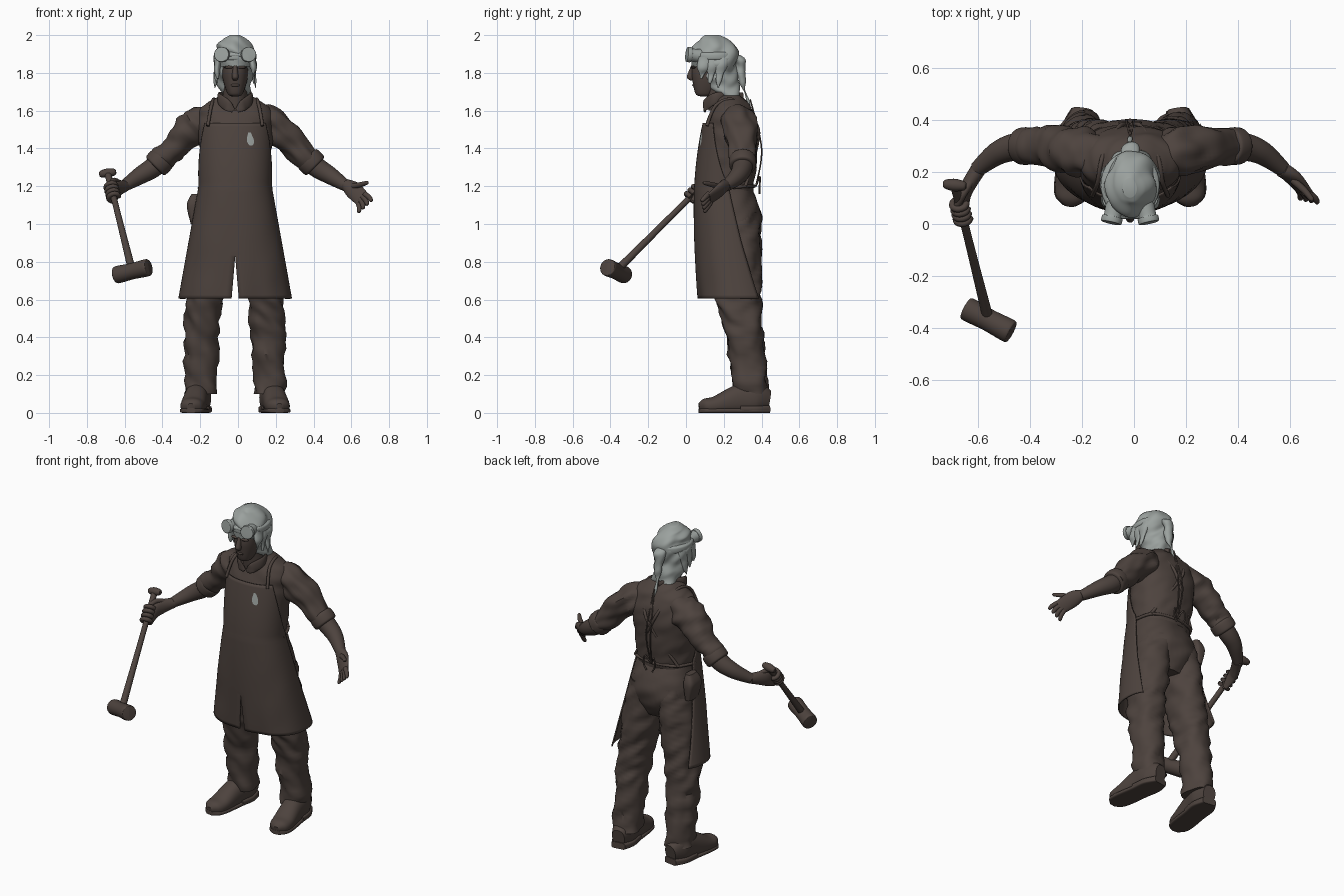
import bpy, bmesh, math
from mathutils import Vector, noise

if "Cube" in bpy.data.objects:
    bpy.data.objects.remove(bpy.data.objects["Cube"], do_unlink=True)

X, Y, Z = Vector((1, 0, 0)), Vector((0, 1, 0)), Vector((0, 0, 1))
MID = -.015
SIDES = {"right": -1, "left": 1}
parts = []


def material(name, *rgb):
    made = bpy.data.materials.new(name)
    made.use_nodes = True
    made.diffuse_color = (*rgb, 1)
    made.node_tree.nodes["Principled BSDF"].inputs["Base Color"].default_value = (*rgb, 1)
    return made


BROWN = material("dark_brown", .075, .056, .048)
GREY = material("pale_grey", .33, .36, .345)


def finish(name, bm, mat):
    bmesh.ops.recalc_face_normals(bm, faces=bm.faces)
    mesh = bpy.data.meshes.new(name)
    bm.to_mesh(mesh)
    bm.free()
    mesh.materials.append(mat)
    made = bpy.data.objects.new(name, mesh)
    bpy.context.collection.objects.link(made)
    parts.append(made)
    return made


def spline(points, steps=10):
    """Smooth curve through tuples of numbers."""
    last, out = len(points) - 1, []
    for i in range(last):
        before, start, stop, after = (points[max(0, min(last, i + k))] for k in (-1, 0, 1, 2))
        for k in range(steps):
            t = k / steps
            out.append([q + t / 2 * (r - p + t * (2*p - 5*q + 4*r - s + t * (3*(q - r) + s - p)))
                        for p, q, r, s in zip(before, start, stop, after)])
    return out + [list(points[last])]


def signed_power(value, exponent):
    return math.copysign(abs(value) ** exponent, value)


def sweep(name, points, mat=BROWN, ref=Y, level=False, shape=2, sides=32, fold=0, floor=-1):
    """Skin rings along a path; each point is x, y, z, side radius and optional ref radius."""
    rows = spline([(*p, p[-1]) if len(p) == 4 else p for p in points])
    bm = bmesh.new()
    rings = []
    for i, (x, y, z, side_radius, ref_radius) in enumerate(rows):
        ahead, behind = rows[min(i + 1, len(rows) - 1)], rows[max(i - 1, 0)]
        tangent = Z if level else (Vector(ahead[:3]) - Vector(behind[:3])).normalized()
        v = (ref - tangent * ref.dot(tangent)).normalized()
        u = v.cross(tangent)
        ring = []
        for k in range(sides):
            angle = math.tau * k / sides
            out = (u * side_radius * signed_power(math.cos(angle), 2 / shape)
                   + v * ref_radius * signed_power(math.sin(angle), 2 / shape))
            p = Vector((x, y, z)) + out
            p += out.normalized() * fold * noise.noise(Vector((p.x, p.y, 1.6 * p.z + p.x)) * 11)
            p.z = max(p.z, floor)
            ring.append(bm.verts.new(p))
        rings.append(ring)
    for lower, upper in zip(rings, rings[1:]):
        for k in range(sides):
            n = (k + 1) % sides
            bm.faces.new((lower[k], lower[n], upper[n], upper[k]))
    bm.faces.new(rings[0])
    bm.faces.new(rings[-1])
    return finish(name, bm, mat)


def column(name, rows, mat=BROWN, **options):
    """Upright part on the body's middle; rows are height, y, half width, half depth."""
    return sweep(name, [(MID, y, z, w, d) for z, y, w, d in rows], mat, level=True, **options)


def rope(name, points, radius, mat=BROWN, ref=Y):
    return sweep(name, [(*p, radius) for p in points], mat, ref, sides=12)


def rod(name, centre, axis, profile, mat=BROWN):
    """Turned part; profile pairs are distance along the axis and radius."""
    return sweep(name, [(*(centre + axis * d), r) for d, r in profile], mat, ref=Z)


def ellipsoid(name, centre, size):
    bm = bmesh.new()
    bmesh.ops.create_uvsphere(bm, u_segments=20, v_segments=12, radius=1)
    for vert in bm.verts:
        vert.co = [c + s * q for c, s, q in zip(centre, size, vert.co)]
    return finish(name, bm, BROWN)


# Shirt and trouser seat
column("shirt_torso", [(1.15, .21, .17, .14), (1.3, .22, .18, .15), (1.5, .24, .2, .14), (1.6, .24, .19, .11),
                       (1.645, .235, .14, .09), (1.68, .22, .08, .07)], shape=2.3, sides=48, fold=.01)
column("trouser_seat", [(1.2, .21, .17, .13), (1.05, .24, .2, .16), (.95, .245, .19, .145), (.86, .25, .1, .1)],
       shape=2.3, sides=48, fold=.01)

# Apron: an open sheet wrapped round the body with a front slit
APRON_TOP, APRON_HEM, WAIST, ROWS, COLUMNS = 1.535, .605, 1.2, 48, 24


def apron_point(z, across, sign):
    rise, drop = max(0, z - WAIST), max(0, WAIST - z)
    slit = max(0, .83 - z) * .085
    half_width = .19 + .03 * rise + .18 * drop - slit
    angle = math.radians(95 - 135 * rise + 40 * drop) * across
    front = .045 + (.25 if rise else .1) * (z - 1.1) ** 2
    depth = .16 + .075 * drop
    x = MID + sign * (slit + half_width * math.sin(angle) ** .87)
    y = front + depth * (1 - signed_power(math.cos(angle), .87))
    return Vector((x, y - drop * .015 * noise.noise(Vector((x, y, z / 2)) * 9), z))


def add_sheet(bm, rows):
    grid = [[bm.verts.new(p) for p in row] for row in rows]
    for lower, upper in zip(grid, grid[1:]):
        for c in range(len(lower) - 1):
            bm.faces.new((lower[c], lower[c + 1], upper[c + 1], upper[c]))


bm = bmesh.new()
for sign in SIDES.values():
    add_sheet(bm, [[apron_point(APRON_HEM + (APRON_TOP - APRON_HEM) * r / ROWS, c / COLUMNS, sign)
                    for c in range(COLUMNS + 1)] for r in range(ROWS + 1)])
bmesh.ops.remove_doubles(bm, verts=bm.verts, dist=.0005)
thickness = finish("apron", bm, BROWN).modifiers.new("thickness", "SOLIDIFY")
thickness.thickness, thickness.offset = .008, 0

# Drop-shaped badge laid on the bib
bm = bmesh.new()
add_sheet(bm, [[apron_point(z, .34 + w * k / 4, 1) - Y * .007 for k in range(-4, 5)]
               for z, w in spline([(1.415, .03), (1.425, .075), (1.445, .095), (1.465, .07), (1.485, .035)], 4)])
finish("badge", bm, GREY)

# Mallet
grip, tip = Vector((-.69, .15, 1.27)), Vector((-.56, -.37, .75))
shaft = (tip - grip).normalized()
rod("mallet_handle", grip, shaft, ((0, .018), (.3, .016), ((tip - grip).length, .021)))
rod("mallet_grip_end", grip, Vector((.97, -.1, .15)).normalized(),
    ((-.045, .01), (-.035, .018), (0, .024), (.035, .018), (.045, .01)))
rod("mallet_head", tip, Vector((.17, -.09, .04)).normalized(),
    ((-.1, .036), (-.09, .046), (0, .043), (.09, .046), (.1, .036)))

# Open left hand
sweep("left_palm", [(.57, .21, 1.21, .03, .03), (.61, .18, 1.18, .024, .046), (.66, .12, 1.13, .012, .042)], ref=X + Z)


def finger(name, base, end):
    sweep(name, [(*base, .014), (*(base.lerp(end, .5) + X * .005), .013), (*base.lerp(end, .9), .01), (*end, .003)])


for k in range(4):
    finger(f"left_finger_{k + 1}", Vector((.67, .12, 1.16)) - k * Vector((.012, -.004, .014)),
           Vector((.71, .08, 1.12)) - k * Vector((.023, -.005, .02)))
finger("left_thumb", Vector((.61, .17, 1.2)), Vector((.69, .09, 1.22)))

# Right hand wrapped round the handle
sweep("right_palm", [(-.6, .21, 1.2, .03, .03), (-.65, .12, 1.18, .026, .045), (-.65, .04, 1.12, .012, .02)], ref=Z)
across = (X - shaft * X.dot(shaft)).normalized()
for k in range(4):
    centre = grip.lerp(tip, .14 + .036 * k)
    turns = [math.radians(50 * j) for j in range(7)]
    rope(f"right_finger_{k + 1}", [centre + .028 * (across * math.cos(a) + shaft.cross(across) * math.sin(a))
                                   for a in turns], .013, ref=shaft)
rope("right_thumb", [(-.63, .16, 1.22), (-.66, .11, 1.23), (-.69, .05, 1.19)], .014, ref=X)

# Neck and face
column("neck", [(1.6, .2, .07, .08), (1.76, .17, .06, .07)])
column("face", [(1.676, .1, .018, .025), (1.69, .1, .04, .05), (1.76, .124, .064, .09), (1.82, .13, .07, .1),
                (1.9, .14, .07, .09)], shape=2.3)
column("nose", [(1.84, .04, .01, .012), (1.78, .025, .017, .02), (1.76, .032, .01, .01)])
ellipsoid("lips", (MID, .045, 1.735), (.024, .012, .009))

# Hair, head wrap, ponytail and goggle strap
column("hair", [(1.63, .24, .06, .05), (1.72, .205, .085, .08), (1.8, .17, .1, .1), (1.88, .155, .106, .12),
                (1.94, .15, .094, .112), (1.98, .145, .06, .08), (2, .14, .02, .03)], GREY, sides=48, fold=.022)
column("head_wrap", [(1.835, .135, .09, .105), (1.88, .14, .1, .118), (1.93, .14, .08, .1)], GREY, fold=.01)
column("goggle_strap", [(1.865, .15, .1, .12), (1.875, .15, .112, .128), (1.9, .15, .112, .128),
                        (1.91, .15, .1, .12)], GREY)
column("ponytail", [(1.9, .25, .02, .02), (1.86, .285, .034, .03), (1.74, .3, .02, .016), (1.62, .34, .004, .004)],
       GREY, fold=.015)
rope("goggle_bridge", [(MID - .04, .03, 1.895), (MID + .04, .03, 1.895)], .01, GREY, ref=Z)

# Paired parts
for side, sign in SIDES.items():
    def at(x, *rest):
        return (MID + sign * x, *rest)

    # Trouser leg, boot, sole and heel
    sweep(side + "_trouser_leg", [at(.095, .245, 1.06, .09, .14), at(.125, .26, .84, .108, .135),
          at(.16, .28, .6, .097, .12), at(.177, .31, .4, .092, .096), at(.183, .345, .1, .082, .09)],
          level=True, shape=2.2, sides=48, fold=.02)
    boot = [at(.183 + (.44 - y) * .14, y, z, w, h) for y, z, w, h in (
        (.44, .07, .04, .05), (.37, .08, .066, .085), (.28, .07, .064, .08), (.16, .04, .066, .05),
        (.1, .035, .055, .04), (.07, .03, .02, .02))]
    sole = [(x, y, .012, w + .004, .013) for x, y, z, w, h in boot]
    sweep(side + "_boot", boot, ref=Z, shape=2.3, floor=.01)
    sweep(side + "_sole", sole, ref=Z, shape=4, floor=0)
    sweep(side + "_boot_heel", [(x, y, .02, w, .02) for x, y, z, w, h in sole[:3]], ref=Z, shape=4, floor=0)

    # Sleeve, rolled cuff and bare forearm
    shoulder, bend = Vector(at(.08, .26, 1.56)), Vector(at(.32, .3, 1.41))
    elbow, wrist = Vector(at(.42, .3, 1.31)), Vector(at(.59, .21, 1.2))
    sweep(side + "_sleeve", [(*shoulder, .06), at(.19, .28, 1.53, .092), (*bend, .074), (*elbow, .062)],
          sides=40, fold=.022)
    rod(side + "_cuff", elbow, (elbow - bend).normalized(), ((-.06, .05), (-.05, .07), (0, .07), (.01, .05)))
    sweep(side + "_forearm", [(*bend, .05), (*elbow, .054), (*(elbow.lerp(wrist, .5) + Y * .02), .046), (*wrist, .03)])

    # Collar, crossing strap, waist tie, laces and bow
    sweep(side + "_collar", [at(.01, .1, 1.6, .006, .012), at(.045, .105, 1.63, .008, .03),
          at(.085, .17, 1.67, .009, .028), at(0, .3, 1.67, .009, .025)], ref=Z)
    rope(side + "_apron_strap", [at(.145, .11, 1.52), at(.125, .16, 1.63), at(.105, .26, 1.655), at(.05, .365, 1.54),
         at(0, .38, 1.44), at(-.15, .315, 1.2)], .009)
    rope(side + "_waist_tie", [at(.19, .2, 1.19), at(.14, .32, 1.2), at(0, .36, 1.2)], .009)
    rope(side + "_lace", [at(0, .37, 1.2), at(.015, .4, 1.4), at(0, .34, 1.66)], .004)
    rope(side + "_bow_loop", [at(0, .37, 1.2), at(.03, .39, 1.25), at(.04, .39, 1.2), at(.02, .39, 1.16)], .005)

    # Brow, loose hair locks and goggle eyepiece
    ellipsoid(side + "_brow", at(.032, .04, 1.83), (.028, .014, .008))
    for k in range(3):
        back = .08 + .045 * k
        sweep(f"{side}_lock_{k + 1}", [at(.088, back + .02, 1.88, .018, .035), at(.096, back + .01, 1.82, .016, .03),
              at(.092 + .008 * k, back, 1.77 - .025 * k, .003, .005)], GREY, fold=.01)
    rod(side + "_goggle", Vector(at(.063, .05, 1.893)), Vector((sign * .22, -1, .12)).normalized(),
        ((-.03, .036), (.02, .034), (.025, .04), (.044, .04), (.047, .034), (.04, .03), (.04, .004)), GREY)

# Pouch on the right hip
sweep("hip_pouch", [(-.225, .27, 1.16, .02, .04), (-.235, .27, 1.1, .036, .06), (-.23, .27, 1, .02, .05)],
      level=True, shape=3.5)

# Smooth shading with sharp edges kept
bpy.ops.object.select_all(action="DESELECT")
for part in parts:
    part.select_set(True)
bpy.context.view_layer.objects.active = parts[0]
bpy.ops.object.shade_smooth_by_angle(angle=math.radians(40))
